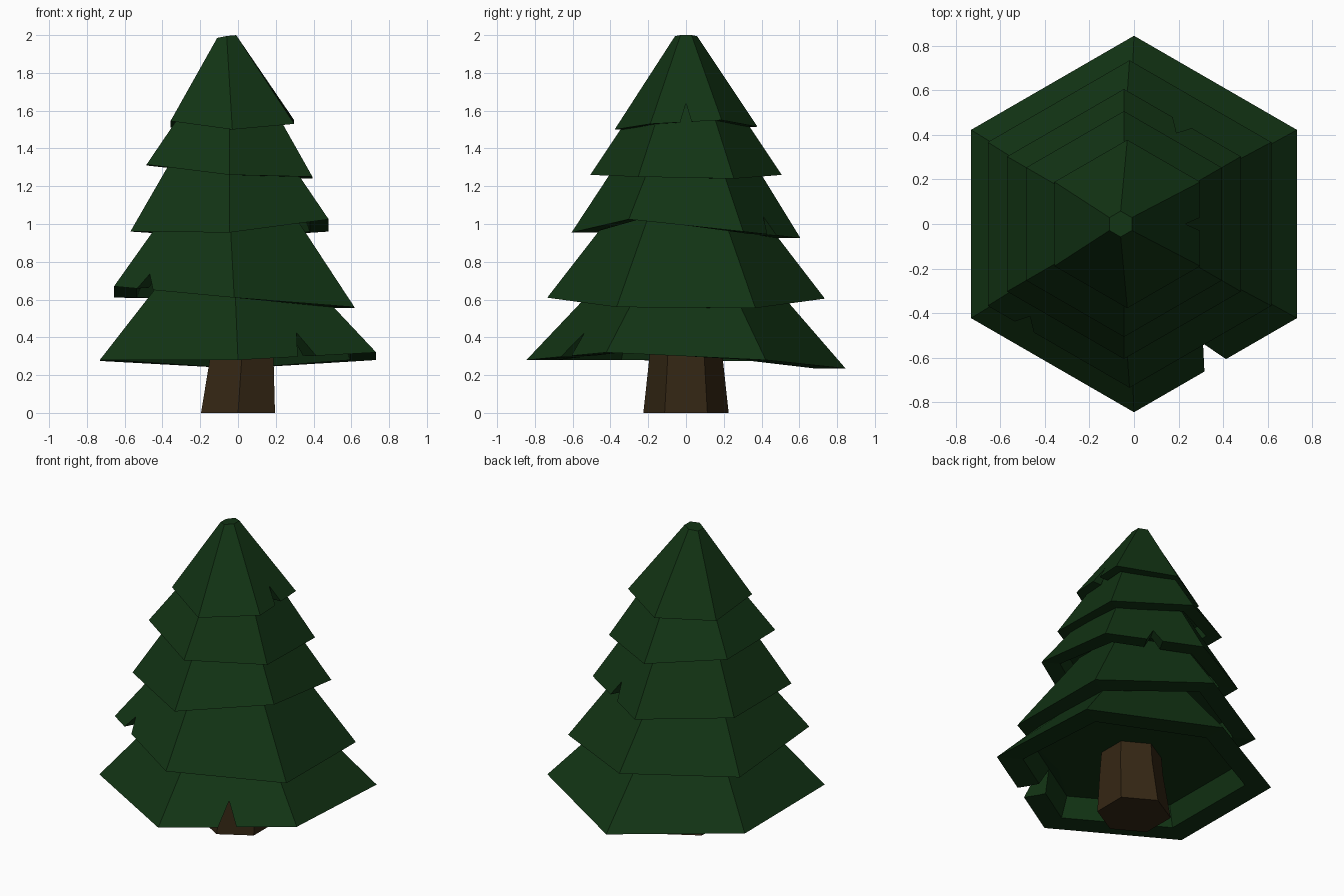
import bpy, bmesh, math
from mathutils import Vector

if "Cube" in bpy.data.objects:
    bpy.data.objects.remove(bpy.data.objects["Cube"])


def material(name, rgb):
    m = bpy.data.materials.new(name)
    m.diffuse_color = (*rgb, 1)
    m.use_nodes = True
    m.node_tree.nodes["Principled BSDF"].inputs["Base Color"].default_value = m.diffuse_color
    return m


GREEN = material("pine green", (0.006, 0.034, 0.007))
BROWN = material("bark brown", (0.035, 0.020, 0.007))
ANGLES = [math.radians(a) for a in (-150, -90, -30, 30, 90, 150)]


def ring(cx, r, zs):
    """Hexagon with its own height at every corner (or one shared height)."""
    if not isinstance(zs, (list, tuple)):
        zs = [zs] * 6
    return [(cx + r * math.cos(a), r * math.sin(a), z) for a, z in zip(ANGLES, zs)]


def loft(name, rings, mat):
    """Closed solid through a stack of rings, capped at both ends."""
    bm = bmesh.new()
    loops = [[bm.verts.new(p) for p in pts] for pts in rings]
    for a, b in zip(loops, loops[1:]):
        n = len(a)
        for i in range(n):
            j = (i + 1) % n
            bm.faces.new((a[i], a[j], b[j], b[i]))
    bm.faces.new(loops[0])
    bm.faces.new(loops[-1])
    bmesh.ops.recalc_face_normals(bm, faces=bm.faces[:])
    mesh = bpy.data.meshes.new(name)
    bm.to_mesh(mesh)
    bm.free()
    mesh.materials.append(mat)
    ob = bpy.data.objects.new(name, mesh)
    bpy.context.collection.objects.link(ob)
    return ob


def cut_notch(ob, cx, r, angle, offset, z, half, height):
    """Cut a V notch into the rim on the side facing the given angle."""
    a = math.radians(angle)
    out = Vector((math.cos(a), math.sin(a), 0))
    side = Vector((-out.y, out.x, 0))
    # The V is widened below the rim so it cuts right through the ledge
    k = 1 + 0.06 / height
    tri = [(-half * k, z - 0.06), (half * k, z - 0.06), (0, z + height)]
    rings = [[Vector((cx, 0, h)) + out * d + side * (offset + s) for s, h in tri]
             for d in (0.58 * r, 1.2 * r)]
    cutter = loft("notch_cutter", rings, GREEN)
    cutter.hide_render = True
    mod = ob.modifiers.new("notch", 'BOOLEAN')
    mod.operation = 'DIFFERENCE'
    mod.solver = 'EXACT'
    mod.object = cutter
    bpy.context.view_layer.update()
    deps = bpy.context.evaluated_depsgraph_get()
    mesh = bpy.data.meshes.new_from_object(ob.evaluated_get(deps))
    ob.modifiers.clear()
    ob.data = mesh
    bpy.data.objects.remove(cutter)


# Trunk, leaning slightly
loft("trunk", [ring(0, 0.226, 0), ring(0.02, 0.194, 0.29), ring(0.02, 0.17, 0.6)], BROWN)

# Foliage tiers: centre x, rim radius, corner heights, top centre, top radius,
# top height, recess depth, notch (angle, offset, rim z, half width, height)
TOP = [1.985, 1.995, 2.0, 2.0, 1.995, 1.985]
TIERS = [
    (0.0, 0.845, [.28, .28, .32, .28, .235, .275], -.02, .39, .76, .13,
     (-60, 0, .285, .063, .14)),
    (-.02, 0.735, [.67, .61, .56, .555, .605, .61], -.045, .37, 1.08, .11,
     (-120, -.18, .645, .055, .09)),
    (-.045, 0.606, [.96, .955, 1.025, .96, .925, .96], -.045, .32, 1.39, .09,
     (60, 0, .94, .05, .10)),
    (-.045, 0.507, [1.315, 1.26, 1.25, 1.24, 1.26, 1.31], -.045, .26, 1.63, .08, None),
    (-.03, 0.378, [1.545, 1.50, 1.53, 1.55, 1.515, 1.51], -.06, .058, TOP, .07,
     (0, 0, 1.54, .03, .10)),
]
for i, (cx, r, zs, tx, tr, tz, depth, notch) in enumerate(TIERS, 1):
    ceiling = [z + depth for z in zs]
    ob = loft(f"foliage_tier_{i}", [
        ring(cx, 0.75 * r, ceiling),   # hollow underside
        ring(cx, 0.81 * r, zs),        # inner edge of the ledge
        ring(cx, r, zs),               # rim
        ring(tx, tr, tz),              # top
    ], GREEN)
    if notch:
        cut_notch(ob, cx, r, *notch)
